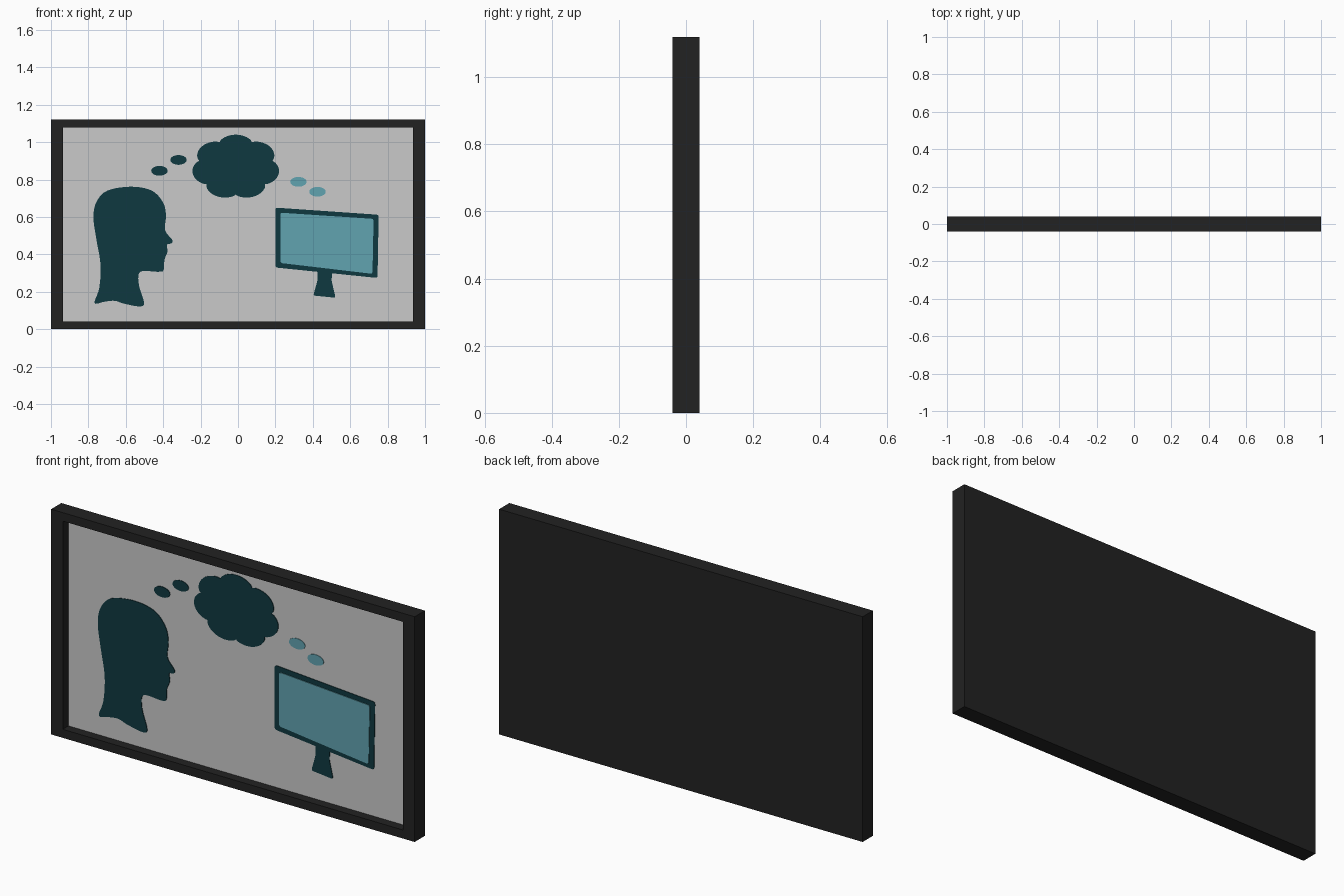
import bpy, bmesh
from math import sin, cos, pi, radians
from mathutils import Vector

if "Cube" in bpy.data.objects:
    bpy.data.objects.remove(bpy.data.objects["Cube"], do_unlink=True)


def material(name, r, g, b):
    m = bpy.data.materials.new(name)
    m.use_nodes = True
    m.diffuse_color = (r, g, b, 1)
    bsdf = next(n for n in m.node_tree.nodes if n.type == "BSDF_PRINCIPLED")
    bsdf.inputs["Base Color"].default_value = (r, g, b, 1)
    return m


BLACK = material("frame black", .016, .016, .016)
GREY = material("board grey", .59, .59, .59)
DARK = material("dark teal", .0048, .04, .051)
LIGHT = material("light teal", .12, .366, .434)

WIDTH, HEIGHT, DEPTH = 2.0, 1.12, 0.08
BOARD_Y = 0.005


def add_object(name, bm, *mats):
    mesh = bpy.data.meshes.new(name)
    bm.to_mesh(mesh)
    bm.free()
    for m in mats:
        mesh.materials.append(m)
    obj = bpy.data.objects.new(name, mesh)
    bpy.context.collection.objects.link(obj)
    return obj


def plate(name, outline, mat, layer=1):
    """Thin plate cut to an (x, z) outline, lying on the board."""
    bm = bmesh.new()
    front = BOARD_Y - 0.003 * layer
    face = bm.faces.new([bm.verts.new((x, front, z)) for x, z in outline])
    back = bmesh.ops.extrude_face_region(bm, geom=[face], use_keep_orig=True)
    verts = [v for v in back["geom"] if isinstance(v, bmesh.types.BMVert)]
    bmesh.ops.translate(bm, verts=verts, vec=(0, BOARD_Y - front, 0))
    bmesh.ops.recalc_face_normals(bm, faces=bm.faces)
    bmesh.ops.triangulate(bm, faces=[f for f in bm.faces if len(f.verts) > 4])
    return add_object(name, bm, mat)


def smooth(points, steps=5):
    """Closed Catmull-Rom curve through the points."""
    p = [Vector(q) for q in points]
    n, out = len(p), []
    for i in range(n):
        a, b, c, d = (p[(i + k - 1) % n] for k in range(4))
        for s in range(steps):
            t = s / steps
            out.append(0.5 * (2 * b + (c - a) * t + (2 * a - 5 * b + 4 * c - d) * t * t
                              + (3 * b - a - 3 * c + d) * t ** 3))
    return out


def rounded(points, r=0.012, steps=4):
    """Polygon with small rounded corners."""
    p = [Vector(q) for q in points]
    out = []
    for i, b in enumerate(p):
        start = b + (p[i - 1] - b).normalized() * r
        end = b + (p[(i + 1) % len(p)] - b).normalized() * r
        for s in range(steps + 1):
            t = s / steps
            out.append(start * (1 - t) ** 2 + b * 2 * t * (1 - t) + end * t * t)
    return out


def ring(cx, cz, rx, rz, count, radius=lambda a: 1):
    angles = [2 * pi * i / count for i in range(count)]
    return [(cx + rx * radius(a) * cos(a), cz + rz * radius(a) * sin(a)) for a in angles]


# Frame: solid slab with a recessed grey board in the front
bm = bmesh.new()
bmesh.ops.create_cube(bm, size=1)
bmesh.ops.scale(bm, verts=bm.verts, vec=(WIDTH, DEPTH, HEIGHT))
bmesh.ops.translate(bm, verts=bm.verts, vec=(0, 0, HEIGHT / 2))
board = min(bm.faces, key=lambda f: f.calc_center_median().y)
bmesh.ops.inset_individual(bm, faces=[board], thickness=0.06)
for v in board.verts:
    v.co.x = 0.936 if v.co.x > 0 else -0.936
bmesh.ops.inset_individual(bm, faces=[board], thickness=0)
for v in board.verts:
    v.co.y = BOARD_Y
board.material_index = 1
add_object("picture_frame", bm, BLACK, GREY)

# Head in profile, from the nape over the crown, down the face to the neck
head = [(-.767, .14), (-.742, .22), (-.735, .345), (-.757, .48), (-.773, .596),
        (-.757, .68), (-.70, .74), (-.575, .762), (-.463, .742), (-.402, .68),
        (-.385, .61), (-.39, .53), (-.352, .478), (-.356, .459), (-.38, .452),
        (-.377, .414), (-.393, .372), (-.398, .315), (-.43, .307), (-.522, .307),
        (-.53, .238), (-.502, .142), (-.527, .122), (-.607, .136), (-.66, .152),
        (-.714, .147)]
plate("head", smooth(head), DARK)

# Thought cloud with seven lobes
plate("thought_cloud", ring(-.012, .867, .235, .173, 140,
      lambda a: .85 + .15 * abs(cos(3.5 * (a - radians(90)))) ** .7), DARK)

# Small thought bubbles on both sides of the cloud
for name, x, z, mat in [("head_bubble_low", -.42, .847, DARK),
                        ("head_bubble_high", -.318, .905, DARK),
                        ("screen_bubble_high", .323, .788, LIGHT),
                        ("screen_bubble_low", .425, .735, LIGHT)]:
    plate(name, ring(x, z, .044, .026, 32), mat)

# Computer monitor, its screen and stand
plate("monitor", rounded([(.2, .65), (.752, .612), (.746, .274), (.2, .33)]), DARK)
plate("monitor_screen", rounded([(.227, .623), (.725, .59), (.719, .296), (.227, .354)]),
      LIGHT, layer=2)
plate("monitor_stand", rounded([(.425, .32), (.425, .26), (.402, .18), (.522, .168),
                                (.5, .26), (.505, .32)]), DARK)
